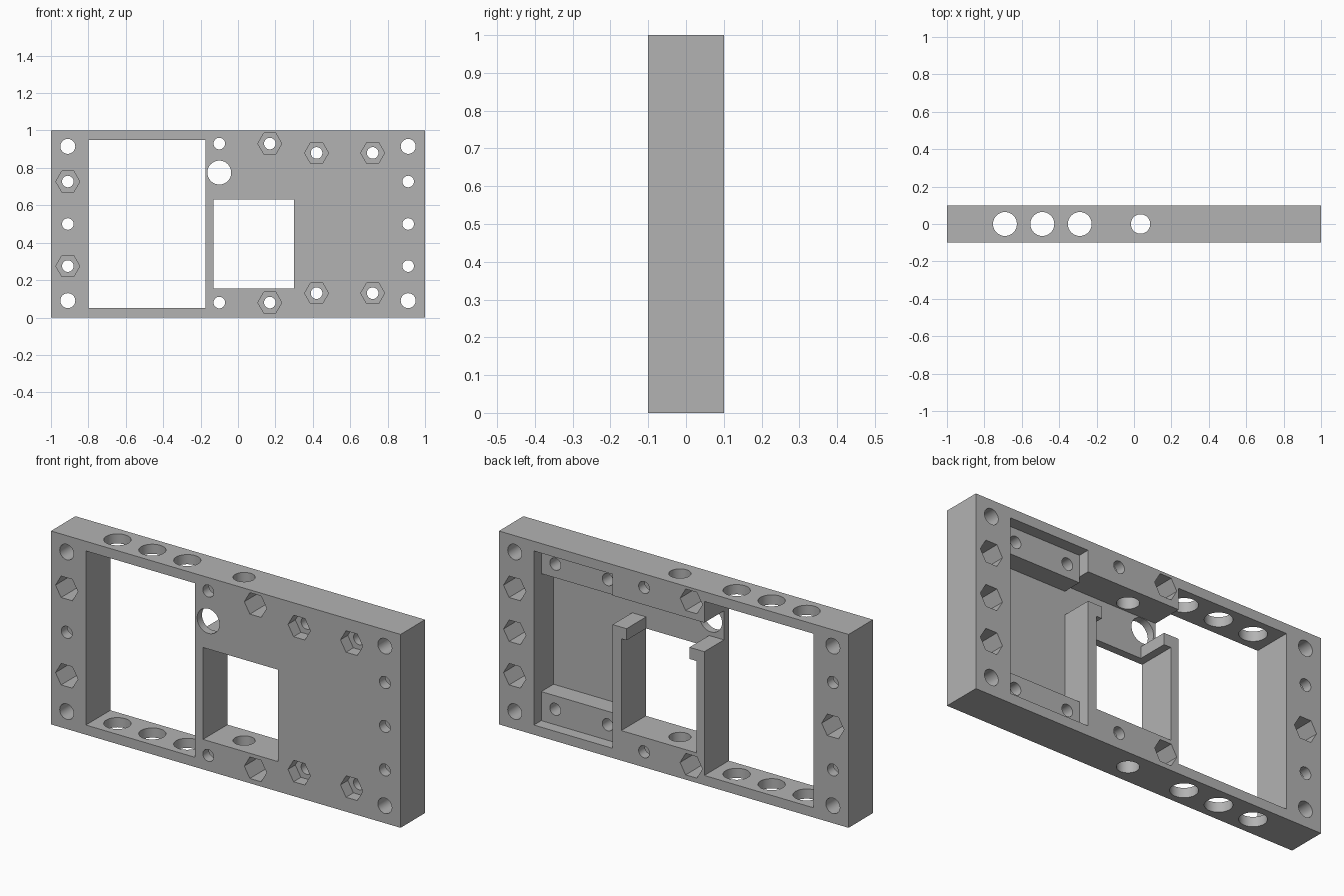
import bpy, bmesh, math
from mathutils import Vector

if "Cube" in bpy.data.objects:
    bpy.data.objects.remove(bpy.data.objects["Cube"], do_unlink=True)

grey = bpy.data.materials.new("plain grey")
grey.use_nodes = True
colour = (0.45, 0.45, 0.45, 1)
grey.diffuse_color = colour
grey.node_tree.nodes["Principled BSDF"].inputs["Base Color"].default_value = colour


def rect(x0, x1, z0, z1):
    return [(x0, z0), (x1, z0), (x1, z1), (x0, z1)]


def ngon(x, z, r, sides=32):
    steps = [2 * math.pi * i / sides for i in range(sides)]
    return [(x + r * math.cos(a), z + r * math.sin(a)) for a in steps]


def solid(name, outlines, start, end, upright=False):
    """Extrude outlines along y, or along z when upright."""
    bm = bmesh.new()
    for pts in outlines:
        place = (lambda u, v, d: (u, v, d)) if upright else (lambda u, v, d: (u, d, v))
        face = bm.faces.new([bm.verts.new(place(u, v, start)) for u, v in pts])
        new = bmesh.ops.extrude_face_region(bm, geom=[face])["geom"]
        for v in new:
            if isinstance(v, bmesh.types.BMVert):
                v.co[2 if upright else 1] = end
    bmesh.ops.recalc_face_normals(bm, faces=bm.faces)
    mesh = bpy.data.meshes.new(name)
    bm.to_mesh(mesh)
    bm.free()
    mesh.materials.append(grey)
    obj = bpy.data.objects.new(name, mesh)
    bpy.context.collection.objects.link(obj)
    return obj


frame = solid("mounting_frame", [rect(-1, 1, 0, 1)], -0.1, 0.1)
bpy.context.view_layer.objects.active = frame


def cut(name, outlines, start=-0.2, end=0.2, upright=False):
    cutter = solid(name, outlines, start, end, upright)
    cutter.hide_render = True
    mod = frame.modifiers.new(name, "BOOLEAN")
    mod.operation, mod.solver, mod.object = "DIFFERENCE", "EXACT", cutter
    bpy.ops.object.modifier_apply(modifier=name)
    bpy.data.objects.remove(cutter, do_unlink=True)


# Large and small windows
cut("windows", [rect(-0.8, -0.175, 0.05, 0.95), rect(-0.13, 0.3, 0.155, 0.63)])

# Deep rear pocket, leaving the two hooked posts beside the small window
cut("deep_pocket", [[(0.8, 0.2), (0.8, 0.81), (0.35, 0.81), (0.35, 0.84),
                     (-0.3, 0.84), (-0.3, 0.69), (-0.09, 0.69), (-0.09, 0.6),
                     (0.27, 0.6), (0.27, 0.69), (0.35, 0.69), (0.35, 0.2)]], -0.06)

# Shallow rear pocket, leaving the screw pads
cut("shallow_pocket", [rect(0.35, 0.8, 0.05, 0.95)], 0.04)

# Screw holes, corner holes and cable hole
pads = [(x, z) for x in (0.42, 0.72) for z in (0.13, 0.88)]
front_nuts = [(0.17, 0.08), (0.17, 0.93), (-0.91, 0.275), (-0.91, 0.727)]
back_nuts = [(-0.1, 0.08), (-0.1, 0.93), (-0.91, 0.5)] + [(0.91, z) for z in (0.275, 0.5, 0.727)]
holes = [ngon(x, z, 0.031) for x, z in pads + front_nuts + back_nuts]
holes += [ngon(x, z, 0.04) for x in (-0.91, 0.91) for z in (0.09, 0.915)]
holes.append(ngon(-0.1, 0.775, 0.064))
cut("through_holes", holes)

# Hexagonal nut recesses
for name, spots, start, end in (("pad_nuts", pads, -0.2, -0.04),
                                ("front_nuts", front_nuts, -0.2, 0.05),
                                ("back_nuts", back_nuts, -0.05, 0.2)):
    cut(name, [ngon(x, z, 0.064, 6) for x, z in spots], start, end)

# Upright holes through the top and bottom rails
cut("rail_holes", [ngon(x, 0, 0.064) for x in (-0.69, -0.49, -0.29)]
    + [ngon(0.035, 0, 0.052)], -0.2, 1.2, upright=True)

bpy.ops.object.select_all(action="DESELECT")
frame.select_set(True)
bpy.ops.object.shade_smooth_by_angle(angle=math.radians(30))
